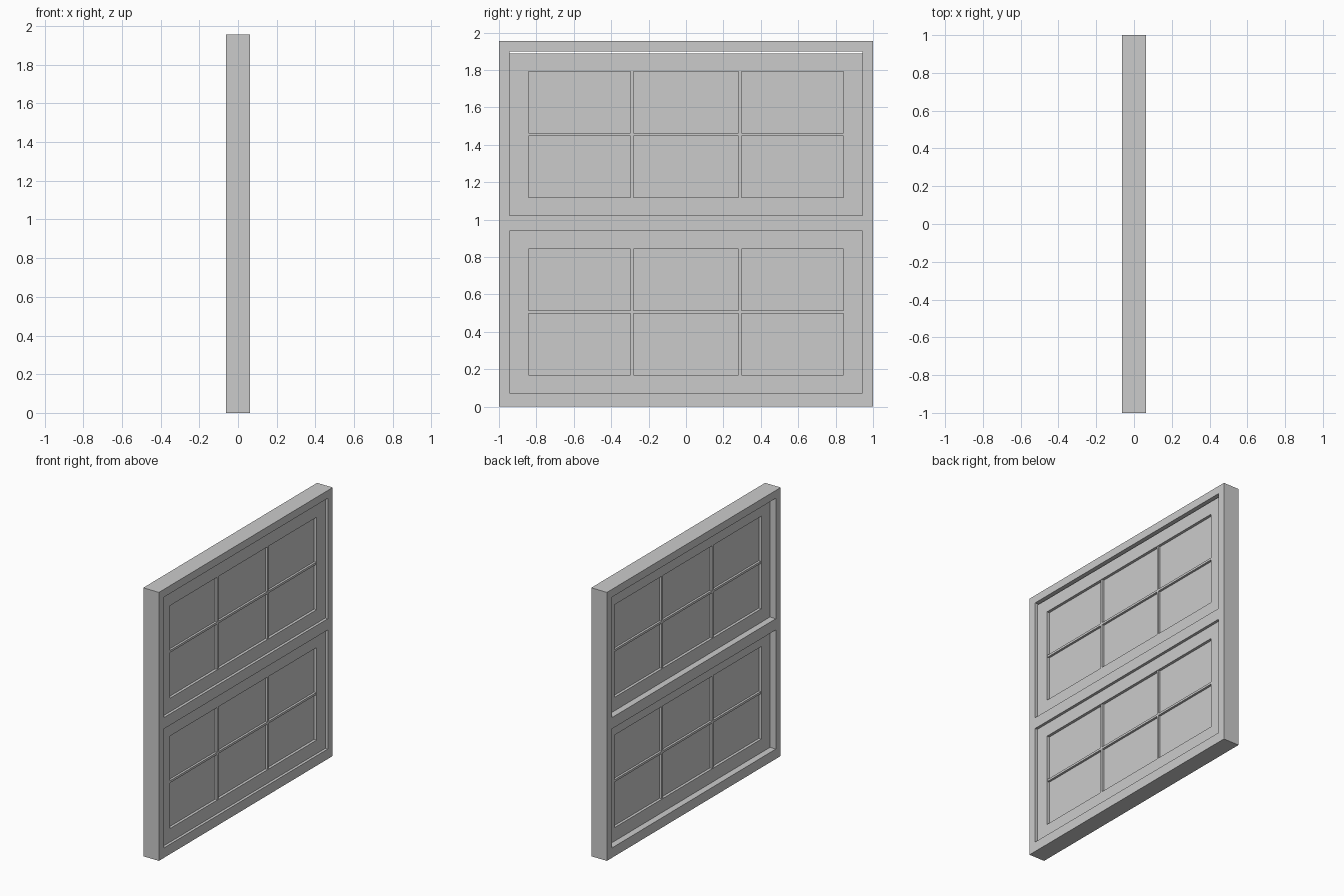
import bpy, bmesh

if "Cube" in bpy.data.objects:
    bpy.data.objects.remove(bpy.data.objects["Cube"])

def mesh_object(name, bm):
    bmesh.ops.recalc_face_normals(bm, faces=bm.faces)
    me = bpy.data.meshes.new(name)
    bm.to_mesh(me)
    bm.free()
    ob = bpy.data.objects.new(name, me)
    bpy.context.collection.objects.link(ob)
    return ob

def grid_panel(name, ys, zs, holes, x0, x1):
    """Slab in the YZ plane with rectangular cells left open."""
    bm = bmesh.new()
    v = {(i, j): bm.verts.new((x0, y, z)) for i, y in enumerate(ys) for j, z in enumerate(zs)}
    for i in range(len(ys) - 1):
        for j in range(len(zs) - 1):
            if (i, j) not in holes:
                bm.faces.new((v[i, j], v[i + 1, j], v[i + 1, j + 1], v[i, j + 1]))
    ret = bmesh.ops.extrude_face_region(bm, geom=bm.faces[:], use_keep_orig=True)
    for e in ret["geom"]:
        if isinstance(e, bmesh.types.BMVert):
            e.co.x = x1
    bmesh.ops.dissolve_limit(bm, angle_limit=0.01, verts=bm.verts[:], edges=bm.edges[:])
    return mesh_object(name, bm)

def box(name, lo, hi):
    bm = bmesh.new()
    bmesh.ops.create_cube(bm, size=1)
    for vert in bm.verts:
        for k in range(3):
            vert.co[k] = hi[k] if vert.co[k] > 0 else lo[k]
    return mesh_object(name, bm)

# Outer frame with two stacked openings
grid_panel("outer_frame", [-1, -0.943, 0.943, 1],
           [0, 0.072, 0.939, 1.021, 1.898, 1.955], {(1, 1), (1, 3)}, -0.063, 0.063)

# Two identical sashes; the upper one leaves a narrow gap above it
SASH_H, BAR = 0.867, 0.008
for label, z in (("lower", 0.072), ("upper", 1.021)):
    ya, za, zb = 0.843, z + 0.098, z + 0.772
    grid_panel(label + "_sash", [-0.943, -ya, ya, 0.943],
               [z, za, zb, z + SASH_H], {(1, 1)}, -0.016, 0.043)
    # Glass pane
    box(label + "_glass", (0.004, -ya, za), (0.023, ya, zb))
    # Glazing bars: one rail and two uprights forming a 3 x 2 grid
    zm = (za + zb) / 2
    ys = [-ya]
    for c in (-0.289, 0.289):
        ys += [c - BAR, c + BAR]
    ys.append(ya)
    grid_panel(label + "_glazing_bars", ys, [za, zm - BAR, zm + BAR, zb],
               {(i, j) for i in (0, 2, 4) for j in (0, 2)}, -0.012, 0.039)
